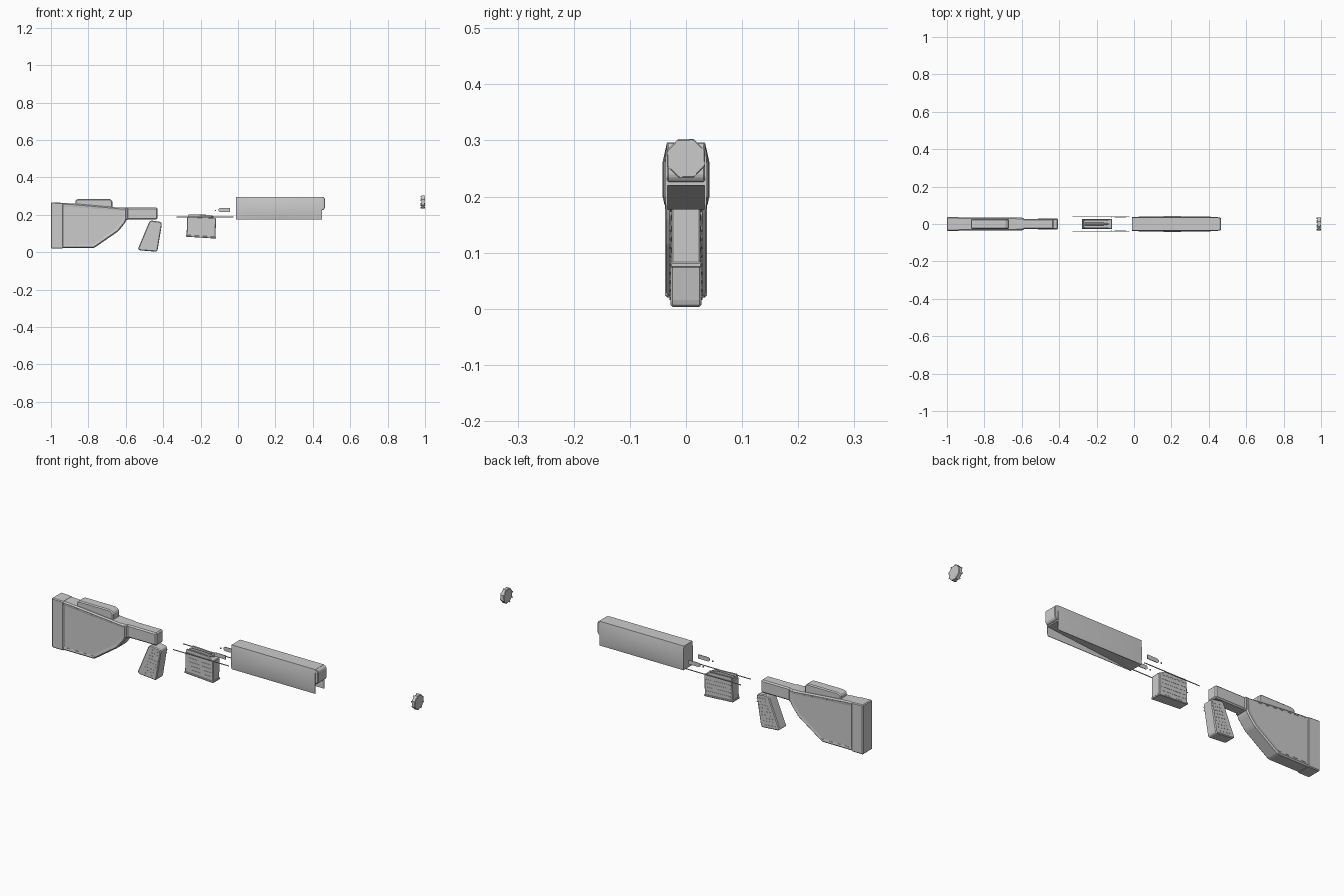
import bpy, bmesh, math
from mathutils import Matrix, Vector

cube = bpy.data.objects.get("Cube")
if cube:
    bpy.data.objects.remove(cube, do_unlink=True)

grey = bpy.data.materials.new("plain grey")
grey.use_nodes = True
colour = (0.6, 0.6, 0.6, 1)
grey.diffuse_color = colour
grey.node_tree.nodes["Principled BSDF"].inputs["Base Color"].default_value = colour


def finish(name, bm):
    bmesh.ops.recalc_face_normals(bm, faces=bm.faces)
    mesh = bpy.data.meshes.new(name)
    bm.to_mesh(mesh)
    bm.free()
    mesh.materials.append(grey)
    obj = bpy.data.objects.new(name, mesh)
    bpy.context.collection.objects.link(obj)
    return obj


def add_prism(bm, profile, y0, y1):
    """Extrude an x-z outline from y0 to y1."""
    verts = [bm.verts.new((x, y0, z)) for x, z in profile]
    face = bm.faces.new(verts)
    moved = bmesh.ops.extrude_face_region(bm, geom=[face])["geom"]
    bmesh.ops.translate(bm, vec=(0, y1 - y0, 0),
                        verts=[v for v in moved if isinstance(v, bmesh.types.BMVert)])


def prism(name, profile, half, bevel=0, inset=0, depth=0):
    bm = bmesh.new()
    add_prism(bm, profile, -half, half)
    bmesh.ops.recalc_face_normals(bm, faces=bm.faces)
    if bevel:
        bmesh.ops.bevel(bm, geom=bm.edges[:], offset=bevel, segments=1,
                        affect='EDGES', clamp_overlap=True)
    if inset:
        sides = [f for f in bm.faces if abs(f.normal.y) > 0.99]
        bmesh.ops.inset_region(bm, faces=sides, thickness=inset, depth=depth)
    return finish(name, bm)


def rect(x0, x1, z0, z1):
    return [(x0, z0), (x1, z0), (x1, z1), (x0, z1)]


def plates(name, outlines, y, thick):
    """Thin raised plates repeated on both sides."""
    bm = bmesh.new()
    for side in (-1, 1):
        for outline in outlines:
            add_prism(bm, outline, side * (y - thick), side * (y + thick))
    return finish(name, bm)


# Shoulder stock
prism("stock_body", [(-0.99, 0.022), (-0.77, 0.022), (-0.64, 0.112), (-0.605, 0.155),
                     (-0.595, 0.175), (-0.595, 0.235), (-0.9, 0.262), (-0.99, 0.265)],
      0.0355, 0.006, 0.014, -0.002)
prism("butt_pad", [(-1, 0.02), (-0.935, 0.02), (-0.935, 0.264), (-1, 0.267)], 0.037, 0.004)
prism("cheek_rest", [(-0.87, 0.245), (-0.67, 0.235), (-0.67, 0.272), (-0.685, 0.285),
                     (-0.855, 0.285), (-0.87, 0.278)], 0.026, 0.005)
prism("stock_tube", rect(-0.61, -0.43, 0.175, 0.238), 0.028, 0.006)
prism("tube_collar", rect(-0.66, -0.587, 0.172, 0.238), 0.033, 0.005)
plates("stock_dashes",
       [rect(x, x + 0.02, z, z + 0.003)
        for x, z in [(-0.92 + 0.04 * i, 0.251 - 0.0035 * i) for i in range(7)]
        + [(-0.92 + 0.045 * i, 0.035) for i in range(4)]], 0.035, 0.001)

# Pistol grip with rows of raised studs
prism("grip", [(-0.535, 0.018), (-0.527, 0.01), (-0.435, 0.003), (-0.43, 0.012),
               (-0.407, 0.15), (-0.412, 0.162), (-0.465, 0.17), (-0.475, 0.162)],
      0.028, 0.004)
studs = []
for row in range(9):
    t = row / 8
    for col in range(4):
        x = -0.508 + 0.056 * t + 0.017 * col - 0.004 * t * col + 0.004 * (row % 2)
        z = 0.026 + 0.122 * t - 0.002 * col
        studs.append([(x - 0.005, z), (x, z - 0.004), (x + 0.005, z), (x, z + 0.004)])
plates("grip_studs", studs, 0.028, 0.0015)

# Magazine with ribs, feed lips and top round
prism("magazine", [(-0.275, 0.083), (-0.12, 0.074), (-0.118, 0.183), (-0.272, 0.19)],
      0.026, 0.003)
prism("magazine_floor", [(-0.277, 0.083), (-0.118, 0.073), (-0.118, 0.083), (-0.277, 0.093)],
      0.0275, 0.002)
plates("magazine_ribs",
       [[(-0.262, z), (-0.13, z - 0.006), (-0.13, z - 0.002), (-0.262, z + 0.004)]
        for z in [0.105 + 0.019 * i for i in range(5)]], 0.026, 0.001)
plates("magazine_lips", [[(-0.27, 0.187), (-0.12, 0.18), (-0.15, 0.198), (-0.265, 0.203)]],
       0.021, 0.004)
bm = bmesh.new()
for r1, r2, length, x in ((0.009, 0.009, 0.09, -0.22), (0.009, 0.002, 0.045, -0.1525)):
    bmesh.ops.create_cone(bm, cap_ends=True, segments=8, radius1=r1, radius2=r2, depth=length,
                          matrix=Matrix.Translation((x, 0, 0.192))
                          @ Matrix.Rotation(math.pi / 2, 4, 'Y'))
finish("top_round", bm)

# Thin side rails and small cover plates
plates("side_rails", [rect(-0.33, -0.025, 0.187, 0.191)], 0.038, 0.001)
plates("cover_plates", [[(-0.105, 0.222), (-0.098, 0.216), (-0.042, 0.216),
                         (-0.042, 0.236), (-0.098, 0.236), (-0.105, 0.231)],
                        rect(-0.124, -0.117, 0.22, 0.226)], 0.037, 0.0015)

# Handguard: bulged body, sloping underside and side skirts
bm = bmesh.new()
section = [(0.0355, 0.176), (0.033, 0.176), (0.033, None), (-0.033, None), (-0.033, 0.176),
           (-0.0355, 0.176), (-0.037, 0.2), (-0.037, 0.26), (-0.034, 0.296),
           (0.034, 0.296), (0.037, 0.26), (0.037, 0.2)]
rings = []
for x, ceiling, bulge in ((-0.012, 0.177, 0), (0.05, 0.183, 0.003), (0.2, 0.197, 0.005),
                          (0.38, 0.213, 0.003), (0.45, 0.22, 0)):
    ring = []
    for y, z in section:
        swell = math.copysign(bulge, y) if z in (0.2, 0.26) else 0
        ring.append(bm.verts.new((x, y + swell, ceiling if z is None else z)))
    rings.append(ring)
for a, b in zip(rings, rings[1:]):
    for i in range(len(section)):
        j = (i + 1) % len(section)
        bm.faces.new((a[i], a[j], b[j], b[i]))
bm.faces.new(rings[0])
bm.faces.new(rings[-1])
handguard = finish("handguard", bm)
bpy.ops.object.select_all(action='DESELECT')
handguard.select_set(True)
bpy.context.view_layer.objects.active = handguard
bpy.ops.object.shade_smooth_by_angle(angle=math.radians(25))
prism("handguard_nose", [(0.44, 0.226), (0.458, 0.226), (0.465, 0.236),
                         (0.465, 0.286), (0.458, 0.295), (0.44, 0.295)], 0.034, 0.003)

# Octagonal muzzle cap with rim notches
bm = bmesh.new()
turn = Matrix.Rotation(math.pi / 2, 4, 'Y') @ Matrix.Rotation(math.pi / 8, 4, 'Z')
bmesh.ops.create_cone(bm, cap_ends=True, segments=8, radius1=0.037, radius2=0.037,
                      depth=0.018, matrix=Matrix.Translation((0.989, 0, 0.268)) @ turn)
bmesh.ops.bevel(bm, geom=[e for e in bm.edges if abs(e.verts[0].co.x - e.verts[1].co.x) < 0.001],
                offset=0.002, segments=1, affect='EDGES')
for i in range(8):
    spin = Matrix.Rotation(i * math.pi / 4, 4, 'X')
    spot = Matrix.Translation((0.988, 0, 0.268)) @ spin @ Matrix.Translation((0, 0.009, 0.0325))
    bmesh.ops.create_cube(bm, size=1,
                          matrix=spot @ Matrix.Diagonal(Vector((0.024, 0.006, 0.003, 1))))
finish("muzzle_cap", bm)
